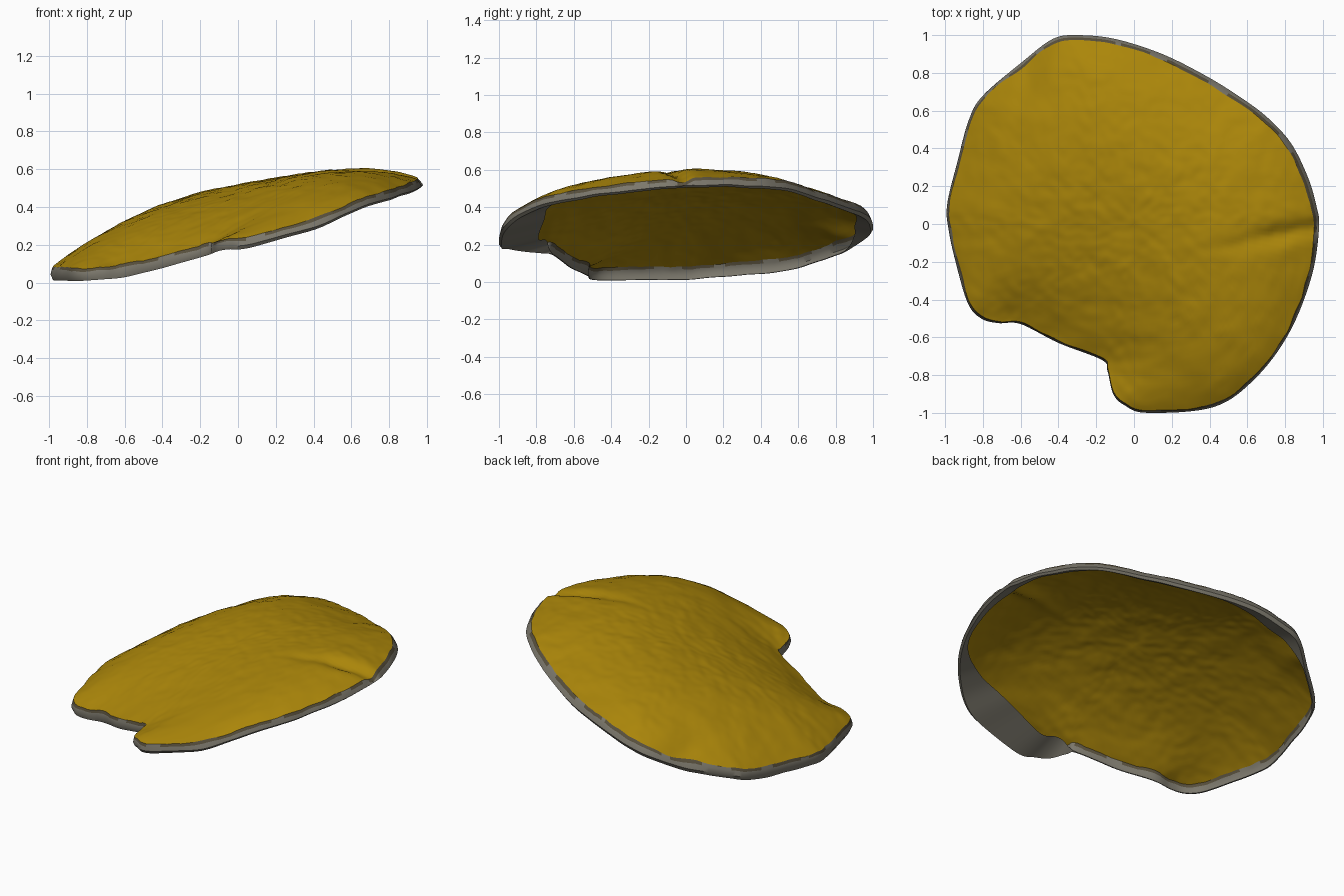
import bpy, bmesh, math
from mathutils import Vector, noise

if "Cube" in bpy.data.objects:
    bpy.data.objects.remove(bpy.data.objects["Cube"])

# Rim control points: x, y, height of upper edge, size of underside opening (fraction)
RIM = [
    (.98, -.02, .55, .92), (.965, .1, .55, .94), (.92, .25, .55, .96), (.83, .43, .545, .955),
    (.70, .57, .53, .98), (.55, .68, .49, .965), (.38, .785, .46, .965), (.15, .90, .42, .98),
    (-.10, .98, .38, .93), (-.30, 1.0, .33, .90), (-.43, .98, .29, .92), (-.59, .86, .22, .98),
    (-.80, .68, .155, .98), (-.875, .55, .12, .98), (-.935, .33, .10, .98), (-.99, .10, .08, .98),
    (-.98, -.04, .07, .98), (-.94, -.22, .07, .98), (-.88, -.42, .07, .98), (-.81, -.50, .07, .98),
    (-.72, -.525, .075, .98), (-.60, -.53, .09, .98), (-.40, -.63, .135, .98), (-.17, -.72, .20, .98),
    (-.14, -.78, .21, .93), (-.11, -.90, .215, .82), (-.05, -.96, .225, .785), (.07, -1.0, .24, .79),
    (.42, -.97, .335, .78), (.64, -.82, .43, .88), (.82, -.58, .487, .96), (.94, -.28, .525, .95)]
STEPS, RINGS = 8, 56


def material(name, rgb):
    m = bpy.data.materials.new(name)
    m.diffuse_color = (*rgb, 1)
    m.use_nodes = True
    m.node_tree.nodes["Principled BSDF"].inputs["Base Color"].default_value = m.diffuse_color
    return m


OCHRE = material("ochre", (.41, .24, .003))
GREY = material("stone_grey", (.20, .187, .15))
BROWN = material("dark_brown", (.10, .082, .048))


def closed_spline(pts, steps):
    """Catmull-Rom curve through all columns of the control points."""
    out, n = [], len(pts)
    for i in range(n):
        a, b, c, d = (Vector(pts[(i + k) % n]) for k in (-1, 0, 1, 2))
        for s in range(steps):
            t = s / steps
            out.append(b + .5 * t * (c - a + t * (2 * a - 5 * b + 4 * c - d
                                                  + t * (3 * (b - c) + d - a))))
    return out


def dome(x, y):
    return .31 + .24 * x + .07 * y + .205 * (1 - (math.hypot(x, y) / .97) ** 2.7)


outline = closed_spline(RIM, STEPS)
# How far the rim departs from the plain dome
RESIDUAL = [(p[0], p[1], p[2] - dome(p[0], p[1])) for p in outline[::2]]


def top_point(p, r):
    """Point on the domed skin, r = 0 at the middle and 1 at the rim."""
    x, y = p[0] * r, p[1] * r
    total = weight = 0
    for a, b, dz in RESIDUAL:
        w = ((x - a) ** 2 + (y - b) ** 2 + .0004) ** -1.5
        total += w * dz
        weight += w
    z = dome(x, y) + total / weight
    # crease running in from the right edge
    along = max(0, min(1, (x - .4) / .35))
    z -= .028 * along * math.exp(-((y + .2 * (.95 - x) + .02) / .045) ** 2)
    # shallow fold near the back left edge
    z -= .01 * r * math.exp(-((x + .55 + .25 * (.8 - y)) / .05) ** 2) * max(0, min(1, (y - .4) / .3))
    z += .006 * noise.noise(Vector((x * 8, y * 8, 0))) + .0035 * noise.noise(Vector((x * 20, y * 20, 3)))
    return Vector((x, y, z))


def bridge(bm, outer, inner, mat=lambda i: 0):
    n = len(outer)
    for i in range(n):
        j = (i + 1) % n
        f = bm.faces.new((outer[i], outer[j], inner[j], inner[i]))
        f.material_index = mat(i)


def finish(bm, name, mats):
    me = bpy.data.meshes.new(name)
    bm.to_mesh(me)
    bm.free()
    ob = bpy.data.objects.new(name, me)
    bpy.context.collection.objects.link(ob)
    for m in mats:
        me.materials.append(m)
    bpy.ops.object.select_all(action='DESELECT')
    ob.select_set(True)
    bpy.context.view_layer.objects.active = ob
    bpy.ops.object.shade_smooth_by_angle(angle=math.radians(45))


def edge_r(p):
    """The skin stops a little further in along the back right side, unevenly."""
    d = Vector((p[0], p[1])).normalized()
    wob = .008 * noise.noise(Vector((p[0] * 9, p[1] * 9, 7)))
    return .986 - .022 * max(0, d.x * .6 + d.y * .8) + wob


# Domed skin, open underneath
bm = bmesh.new()
centre = bm.verts.new(top_point(outline[0], 0))
rings = [[bm.verts.new(top_point(p, edge_r(p) * k / RINGS)) for p in outline]
         for k in range(1, RINGS + 1)]
for i, v in enumerate(rings[0]):
    bm.faces.new((centre, v, rings[0][(i + 1) % len(outline)]))
for a, b in zip(rings, rings[1:]):
    bridge(bm, b, a)
finish(bm, "domed_skin", [OCHRE])

# Rough rim band with an inturned flange below
bm = bmesh.new()
loops = [[] for _ in range(5)]
for p in outline:
    x, y, zt, hole = p
    wob = .007 * noise.noise(Vector((x * 6, y * 6, 5)))
    top = top_point(p, edge_r(p))
    zb = max(0, zt - .053 + .008 * x + wob)
    hole = min(hole, .98)
    section = [(edge_r(p), top.z),
               ((edge_r(p) + 1) / 2, top.z - .016 + wob),
               (1, zt - .034 + wob),
               (.987, zb),
               (hole, zb + .25 * (.987 - hole))]
    for loop, (r, z) in zip(loops, section):
        loop.append(bm.verts.new((x * r, y * r, z)))


def stain(i):
    """Uneven brown staining along the top of the band."""
    x, y = outline[i][:2]
    return int(noise.noise(Vector((x * 6, y * 6, 9))) > -.2)


for k in range(4):
    bridge(bm, loops[k + 1], loops[k], stain if k == 0 else (lambda i: 0))
finish(bm, "rim_band", [GREY, BROWN])
